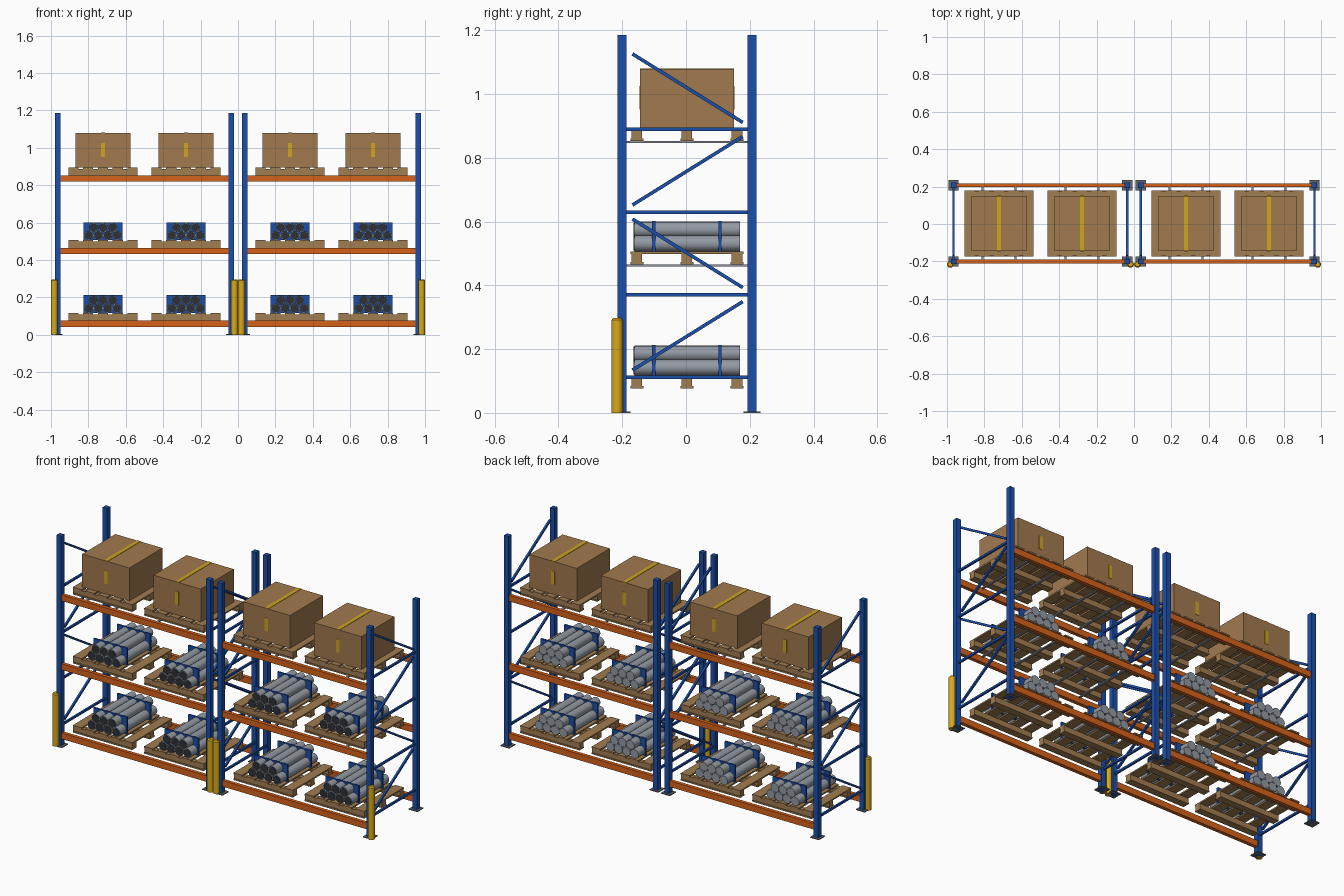
import bpy, bmesh, math
from mathutils import Matrix, Vector

if "Cube" in bpy.data.objects:
    bpy.data.objects.remove(bpy.data.objects["Cube"])


def material(name, rgb):
    m = bpy.data.materials.new(name)
    m.diffuse_color = (*[(c / 255) ** 2.2 for c in rgb], 1)
    m.use_nodes = True
    m.node_tree.nodes["Principled BSDF"].inputs["Base Color"].default_value = m.diffuse_color
    return m


BLUE = material("blue steel", (33, 80, 168))
ORANGE = material("orange steel", (212, 98, 32))
YELLOW = material("safety yellow", (216, 168, 32))
WOOD = material("pallet wood", (160, 124, 82))
CARD = material("cardboard", (160, 121, 80))
GREY = material("pipe grey", (146, 153, 162))
DARK = material("dark opening", (48, 52, 58))
PLATE = material("plate grey", (100, 105, 112))
BAR = material("support bar grey", (140, 145, 158))
TAPE = material("tape yellow", (205, 163, 36))


def box(bm, x0, x1, y0, y1, z0, z1):
    mat = Matrix.Translation(((x0 + x1) / 2, (y0 + y1) / 2, (z0 + z1) / 2))
    bmesh.ops.create_cube(bm, size=1, matrix=mat @ Matrix.Diagonal((x1 - x0, y1 - y0, z1 - z0, 1)))


def rod_y(bm, x, z, r, y0, y1, sides=16):
    rot = Matrix.Rotation(math.pi / 2, 4, 'X')
    bmesh.ops.create_cone(bm, cap_ends=True, segments=sides, radius1=r, radius2=r, depth=y1 - y0,
                          matrix=Matrix.Translation((x, (y0 + y1) / 2, z)) @ rot)


def strut(bm, p, q, t):
    # square bar from p to q in the yz plane
    p, q = Vector(p), Vector(q)
    d = q - p
    rot = Matrix.Rotation(math.atan2(d.z, d.y), 4, 'X')
    bmesh.ops.create_cube(bm, size=1, matrix=Matrix.Translation((p + q) / 2) @ rot
                          @ Matrix.Diagonal((t, d.length, t, 1)))


def mesh(name, mat, build):
    bm = bmesh.new()
    build(bm)
    me = bpy.data.meshes.new(name)
    bm.to_mesh(me)
    bm.free()
    me.materials.append(mat)
    return me


def place(me, name, loc=(0, 0, 0), smooth=False):
    ob = bpy.data.objects.new(name, me)
    bpy.context.collection.objects.link(ob)
    ob.location = loc
    if smooth:
        bpy.ops.object.select_all(action='DESELECT')
        ob.select_set(True)
        bpy.context.view_layer.objects.active = ob
        bpy.ops.object.shade_smooth_by_angle(angle=math.radians(40))
    return ob


FRAMES = (-0.964, -0.036, 0.036, 0.964)
POST_Y = (-0.201, 0.207)
LEVELS = (0.076, 0.465, 0.853)
LOADS = (-0.722, -0.278, 0.278, 0.722)
YC = 0.003
H = 0.014


# upright posts, foot plates and lattice bracing of one frame
def posts(bm):
    for y in POST_Y:
        box(bm, -H, H, y - H, y + H, 0, 1.185)


def foot_plates(bm):
    for y in POST_Y:
        box(bm, -0.027, 0.027, y - 0.027, y + 0.027, 0, 0.005)


def bracing(bm):
    for i in range(4):
        z = 0.112 + i * 0.259
        strut(bm, (0, -0.19, z), (0, 0.195, z), 0.011)
        a, b = (-0.168, 0.178) if i % 2 == 0 else (0.178, -0.168)
        strut(bm, (0, min(a, b), z + (0.022 if a < b else 0.237)),
              (0, max(a, b), z + (0.237 if a < b else 0.022)), 0.011)


posts_me = mesh("posts", BLUE, posts)
feet_me = mesh("foot_plates", PLATE, foot_plates)
brace_me = mesh("bracing", BLUE, bracing)
for x in FRAMES:
    place(posts_me, "upright_posts", (x, 0, 0))
    place(feet_me, "foot_plates", (x, 0, 0))
    place(brace_me, "frame_bracing", (x, 0, 0))


# corner guards in front of each upright
def guard(bm):
    prof = [(0.0178, 0), (0.0178, 0.291), (0.0125, 0.297)]
    n = 20
    rings = [[bm.verts.new((r * math.cos(2 * math.pi * k / n), r * math.sin(2 * math.pi * k / n), z))
              for k in range(n)] for r, z in prof]
    for lo, hi in zip(rings, rings[1:]):
        for k in range(n):
            bm.faces.new((lo[k], lo[(k + 1) % n], hi[(k + 1) % n], hi[k]))
    bm.faces.new(rings[0][::-1])
    bm.faces.new(rings[-1])


guard_me = mesh("guard", YELLOW, guard)
for x in (-0.982, -0.0185, 0.0185, 0.982):
    place(guard_me, "corner_guard", (x, -0.216, 0), True)


# horizontal load beams, front and back in both bays
def beams(bm):
    for z in LEVELS:
        for y in POST_Y:
            box(bm, -0.45, 0.45, y - 0.010, y + 0.010, z - 0.034, z)


beam_me = mesh("beams", ORANGE, beams)
for x in (-0.5, 0.5):
    place(beam_me, "load_beams", (x, 0, 0))


# pallet support bars on the two upper levels
def bars(bm):
    for z in LEVELS[1:]:
        for x in LOADS:
            for s in (-0.088, 0.088):
                box(bm, x + s - 0.006, x + s + 0.006, -0.192, 0.198, z - 0.006, z)


place(mesh("support_bars", BAR, bars), "pallet_support_bars")


# pallet: bottom runners, stringers and deck boards
def pallet(bm):
    for y in (-0.157, 0, 0.157):
        box(bm, -0.185, 0.185, y - 0.020, y + 0.020, 0, 0.008)
        box(bm, -0.185, 0.185, y - 0.0165, y + 0.0165, 0.008, 0.033)
    for i in range(5):
        x = (i - 2) * 0.079
        box(bm, x - 0.027, x + 0.027, -0.177, 0.177, 0.033, 0.041)


# pipe bundle: four pipes below, three nested above
R = 0.0252
PIPES = [((i - 1.5) * 2 * R, R) for i in range(4)] + [((i - 1) * 2 * R, R * 2.73) for i in range(3)]


def pipes(bm):
    for x, z in PIPES:
        rod_y(bm, x, z, R, -0.165, 0.167)


def pipe_openings(bm):
    for x, z in PIPES:
        rod_y(bm, x, z, R * 0.87, -0.167, -0.163)


def straps(bm):
    for y in (-0.104, 0.104):
        box(bm, -0.104, 0.104, y - 0.005, y + 0.005, 0, 0.0955)


# carton with tape on the top, front and back
def carton(bm):
    box(bm, -0.147, 0.147, -0.147, 0.147, 0, 0.185)


def tape(bm):
    box(bm, -0.011, 0.011, -0.147, 0.147, 0.184, 0.187)
    for s in (-1, 1):
        y = s * 0.147
        box(bm, -0.011, 0.011, y - 0.002, y + 0.002, 0.058, 0.132)


pallet_me = mesh("pallet", WOOD, pallet)
pipe_me = mesh("pipes", GREY, pipes)
open_me = mesh("pipe_openings", DARK, pipe_openings)
strap_me = mesh("straps", BLUE, straps)
carton_me = mesh("carton", CARD, carton)
tape_me = mesh("tape", TAPE, tape)
for level, z in enumerate(LEVELS):
    for x in LOADS:
        place(pallet_me, "pallet", (x, YC, z))
        top = (x, YC, z + 0.041)
        if level < 2:
            place(pipe_me, "pipe_bundle", top, True)
            place(open_me, "pipe_openings", top)
            place(strap_me, "bundle_straps", top)
        else:
            place(carton_me, "carton", top)
            place(tape_me, "carton_tape", top)
